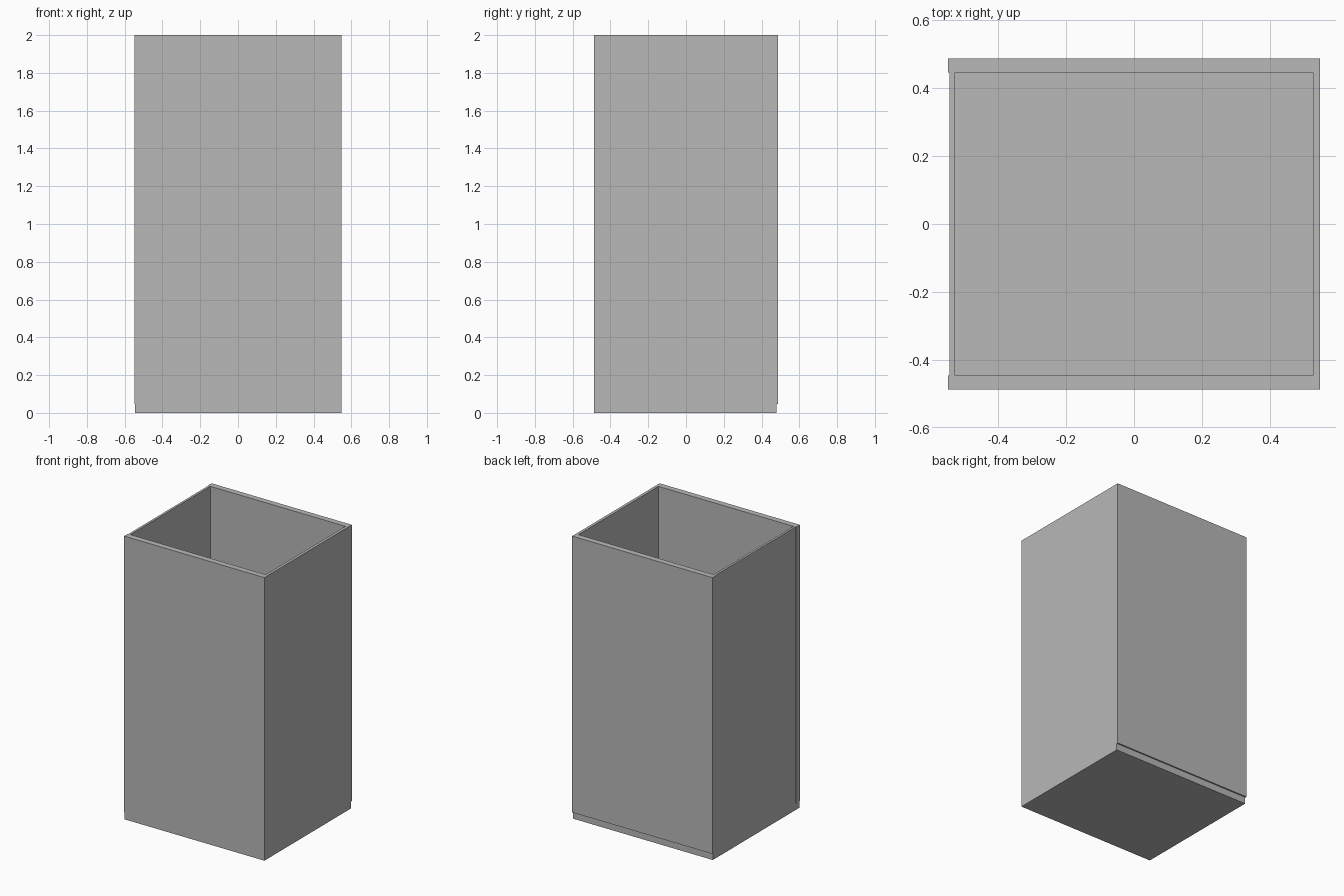
import bpy
import bmesh
from mathutils import Vector

cube = bpy.data.objects.get("Cube")
if cube:
    bpy.data.objects.remove(cube, do_unlink=True)

# One plain grey for the whole bin
grey = bpy.data.materials.new("plain_grey")
grey.use_nodes = True
colour = (0.48, 0.48, 0.48, 1)
grey.diffuse_color = colour
grey.node_tree.nodes["Principled BSDF"].inputs["Base Color"].default_value = colour


def panel(name, low, high):
    """Flat-sided board spanning two opposite corners."""
    low, high = Vector(low), Vector(high)
    bm = bmesh.new()
    bmesh.ops.create_cube(bm, size=1)
    bmesh.ops.scale(bm, vec=high - low, verts=bm.verts)
    bmesh.ops.translate(bm, vec=(low + high) / 2, verts=bm.verts)
    mesh = bpy.data.meshes.new(name)
    bm.to_mesh(mesh)
    bm.free()
    mesh.materials.append(grey)
    obj = bpy.data.objects.new(name, mesh)
    bpy.context.collection.objects.link(obj)
    return obj


X, Y, TOP = 0.548, 0.488, 2.0      # outer half sizes and height
FLOOR = 0.048                      # floor thickness
IN_X, IN_Y = 0.528, 0.446          # inner half sizes
STEP_X, STEP_Y = 0.004, 0.01       # small setbacks at right side and back

# Floor, set back slightly under the back and right edges
panel("floor", (-X + STEP_X, -Y, 0), (X, Y - STEP_Y, FLOOR))

# Thick front and back walls run the full width
panel("front_wall", (-X, -Y, FLOOR), (X, -IN_Y, TOP))
panel("back_wall", (-X, IN_Y, FLOOR), (X, Y, TOP))

# Thin side walls fit between them, the right one slightly recessed
panel("left_wall", (IN_X, -IN_Y, FLOOR), (X, IN_Y, TOP))
panel("right_wall", (-X + STEP_X, -IN_Y, FLOOR), (-IN_X, IN_Y, TOP))
